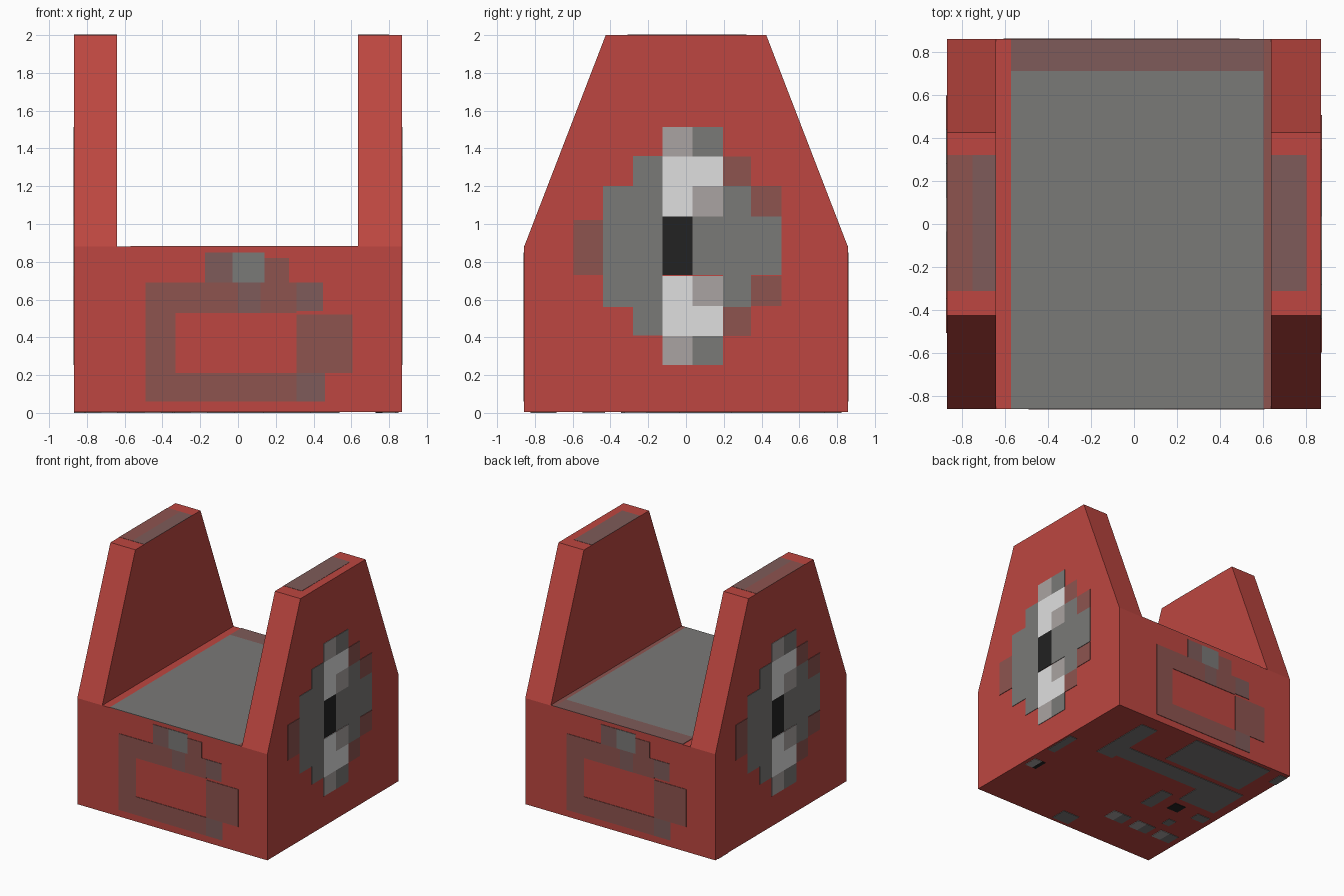
import bpy, bmesh
from mathutils import Matrix, Vector

if "Cube" in bpy.data.objects:
    bpy.data.objects.remove(bpy.data.objects["Cube"])

T = 0.004                      # plate thickness
XO, YO = 0.868, 0.857          # half width and depth
XL, XR = -0.64, 0.635          # channel sides
FLOOR, TOP, TOP_Y = 0.88, 2.0, 0.425

COLOURS = {
    "red": (0.51, 0.062, 0.052),
    "grey": (0.195, 0.192, 0.185),
    "dusty_red": (0.27, 0.088, 0.078),
    "rose_grey": (0.21, 0.105, 0.10),
    "pale_grey": (0.40, 0.37, 0.36),
    "white": (0.74, 0.74, 0.74),
    "black": (0.016, 0.016, 0.016),
}
MATS = {}
for n, c in COLOURS.items():
    m = bpy.data.materials.new(n)
    m.diffuse_color = (*c, 1)
    m.use_nodes = True
    m.node_tree.nodes["Principled BSDF"].inputs["Base Color"].default_value = m.diffuse_color
    MATS[n] = m


def finish(bm, name, mats):
    bmesh.ops.recalc_face_normals(bm, faces=bm.faces)
    me = bpy.data.meshes.new(name)
    bm.to_mesh(me)
    bm.free()
    for m in mats:
        me.materials.append(MATS[m])
    ob = bpy.data.objects.new(name, me)
    bpy.context.collection.objects.link(ob)
    return ob


def plates(name, origin, u, v, rects, turn=False):
    """Thin colour plates (u0, u1, v0, v1, colour) on the plane spanned by u and v."""
    u, v, o = Vector(u), Vector(v), Vector(origin)
    n = u.cross(v)
    mats = list(dict.fromkeys(r[4] for r in rects))
    bm = bmesh.new()
    for u0, u1, v0, v1, col in rects:
        res = bmesh.ops.create_cube(bm, size=1)
        for p in res["verts"]:
            a = u0 if p.co.x < 0 else u1
            b = v0 if p.co.y < 0 else v1
            p.co = o + u * a + v * b + n * (0 if p.co.z < 0 else T)
        for f in {f for p in res["verts"] for f in p.link_faces}:
            f.material_index = mats.index(col)
    if turn:
        bm.transform(Matrix.Rotation(3.14159265, 4, 'Z'))
    return finish(bm, name, mats)


# Body: three-column base whose outer columns rise into tapered walls
bm = bmesh.new()
bot, top = [], []
for x in (-XO, XL, XR, XO):
    bot.append([bm.verts.new((x, y, T)) for y in (-YO, YO)])
    top.append([bm.verts.new((x, y, FLOOR)) for y in (-YO, YO)])
lids = []
for i in range(3):
    a, b, c, d = bot[i], bot[i + 1], top[i], top[i + 1]
    bm.faces.new((a[0], a[1], b[1], b[0]))
    bm.faces.new((a[0], b[0], d[0], c[0]))
    bm.faces.new((a[1], c[1], d[1], b[1]))
    lids.append(bm.faces.new((c[0], d[0], d[1], c[1])))
for a, c in ((bot[0], top[0]), (bot[3], top[3])):
    bm.faces.new((a[0], a[1], c[1], c[0]))
for lid in (lids[0], lids[2]):
    res = bmesh.ops.extrude_discrete_faces(bm, faces=[lid])
    for p in res["faces"][0].verts:
        p.co.y *= TOP_Y / YO
        p.co.z = TOP
bmesh.ops.remove_doubles(bm, verts=bm.verts, dist=1e-5)
finish(bm, "cradle_body", ["red"])

# Eye-shaped pixel panel for the side walls (y, z)
eye = [
    (-.595, -.44, .73, 1.02, "dusty_red"),
    (-.44, -.28, .56, 1.20, "grey"),
    (-.28, -.125, .41, 1.36, "grey"),
    (-.125, .035, .73, 1.04, "black"),
    (.035, .195, .73, 1.04, "grey"),
    (.195, .345, .56, 1.20, "grey"),
    (.345, .505, .73, 1.04, "grey"),
]
for s in (1, -1):              # upper and lower halves mirror about z = 0.883
    def band(u0, u1, lo, hi, col):
        a, b = sorted((.883 + s * lo, .883 + s * hi))
        eye.append((u0, u1, a, b, col))
    band(-.125, .035, .157, .475, "white")
    band(-.125, .035, .475, .63, "pale_grey")
    band(.035, .195, .157, .317, "pale_grey")
    band(.035, .195, .317, .475, "white")
    band(.035, .195, .475, .63, "grey")
    band(.195, .345, .317, .475, "dusty_red")
    band(.345, .505, .157, .317, "dusty_red")

# Ring panel for the front and back (x, z)
ring = [
    (-.49, -.33, .06, .69, "dusty_red"),
    (-.33, .31, .06, .21, "dusty_red"),
    (.31, .46, .06, .21, "rose_grey"),
    (-.33, 0, .53, .69, "dusty_red"),
    (0, .12, .53, .69, "rose_grey"),
    (.12, .31, .53, .69, "dusty_red"),
    (.31, .45, .54, .69, "rose_grey"),
    (.31, .605, .21, .52, "dusty_red"),
    (-.175, -.03, .69, .85, "rose_grey"),
    (-.03, .14, .69, .85, "grey"),
    (.14, .27, .69, .82, "dusty_red"),
]
for turn, side, end in ((False, "right", "front"), (True, "left", "back")):
    plates(side + "_eye_panel", (XO, 0, 0), (0, 1, 0), (0, 0, 1), eye, turn)
    plates(end + "_ring_panel", (0, -YO, 0), (1, 0, 0), (0, 0, 1), ring, turn)

# Channel floor lining
plates("floor_lining", (0, 0, FLOOR), (1, 0, 0), (0, 1, 0), [
    (-.57, .60, -YO, .71, "grey"),
    (-.57, .60, .71, YO, "rose_grey"),
    (.60, XR, -YO, YO, "dusty_red"),
])

# Patches on the wall tops
plates("wall_top_patches", (0, 0, TOP - T + .002), (1, 0, 0), (0, 1, 0), [
    (-XO, -.75, -.31, .32, "dusty_red"),
    (-.75, XL, -.31, .32, "rose_grey"),
    (XR, .80, -.31, .32, "rose_grey"),
])

# Underside panels, measured as fractions from the back right corner
under = [
    (.47, .90, .02, .24, "grey"), (.19, .28, .07, .39, "grey"),
    (.28, .75, .27, .36, "grey"), (.75, .95, .27, .48, "grey"),
    (.64, .70, .47, .62, "grey"), (.76, .82, .52, .58, "black"),
    (.90, .97, .53, .58, "grey"), (.83, .87, .65, .70, "grey"),
    (.42, .51, .90, .98, "grey"), (.01, .05, .36, .52, "grey"),
    (.96, 1.0, .02, .10, "grey"), (.02, .06, .62, .69, "pale_grey"),
    (.06, .08, .62, .69, "black"),
]
for c in (.643, .783, .917):   # row of three lights
    under += [(c - .05, c, .75, .82, "pale_grey"), (c, c + .05, .75, .82, "grey")]
plates("underside_panels", (XO, YO, T), (-2 * XO, 0, 0), (0, -2 * YO, 0), under)
ob = bpy.data.objects["underside_panels"]
for p in ob.data.vertices:     # keep the plates between the ground and the body
    p.co.z = T if abs(p.co.z - T) < 1e-6 else 0.0
bm = bmesh.new()
bm.from_mesh(ob.data)
bmesh.ops.recalc_face_normals(bm, faces=bm.faces)
bm.to_mesh(ob.data)
bm.free()
